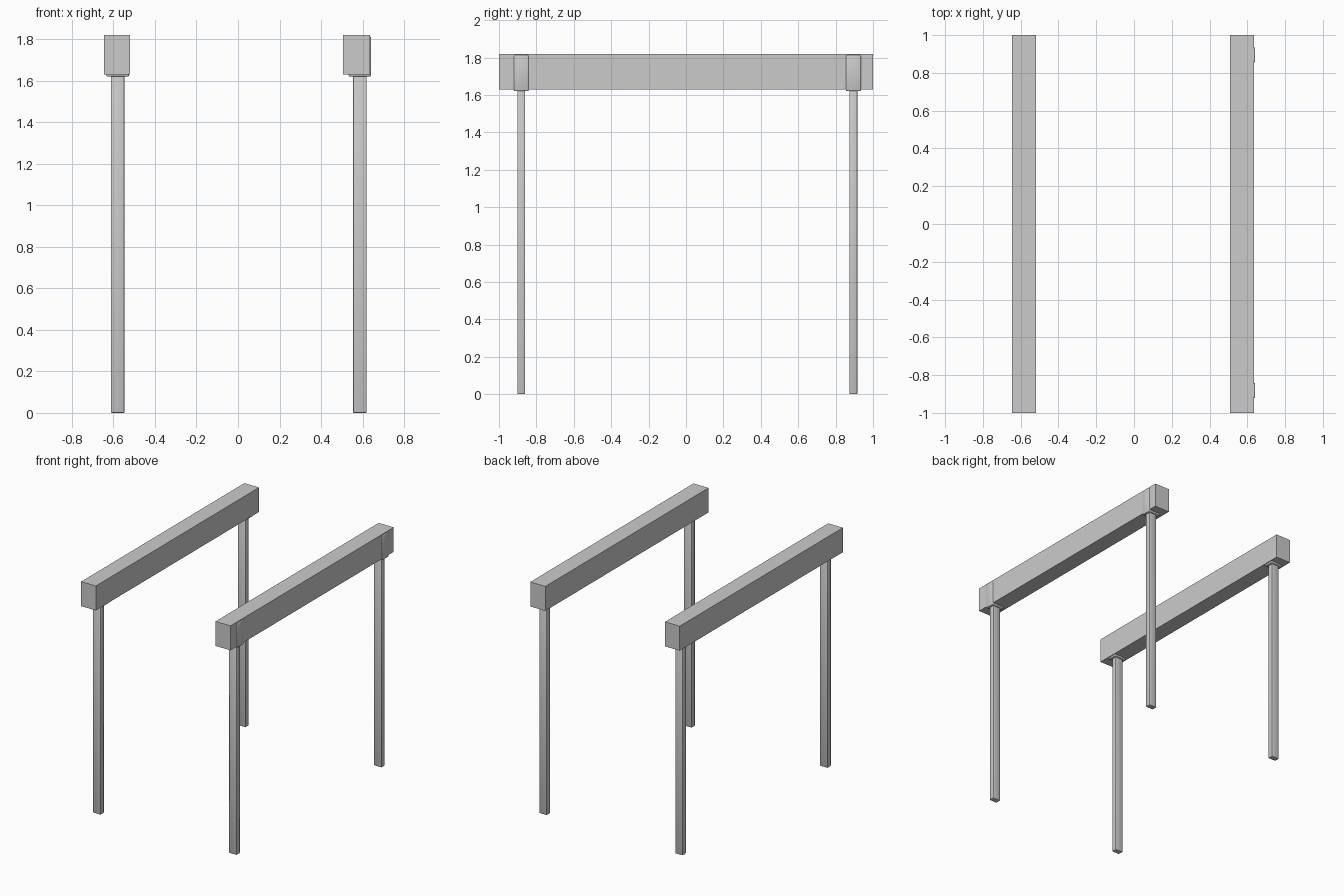
import bpy
from math import radians

if "Cube" in bpy.data.objects:
    bpy.data.objects.remove(bpy.data.objects["Cube"])


def box(name, x, y, z, bevel=0.0):
    """Box spanning the given (min, max) ranges, with optional soft edges."""
    spans = (x, y, z)
    bpy.ops.mesh.primitive_cube_add(size=1, location=[(a + b) / 2 for a, b in spans])
    ob = bpy.context.object
    ob.name = name
    ob.scale = [b - a for a, b in spans]
    bpy.ops.object.transform_apply(location=False, rotation=False, scale=True)
    if bevel:
        mod = ob.modifiers.new("soft_edges", "BEVEL")
        mod.width = bevel
        mod.segments = 2
        bpy.ops.object.modifier_apply(modifier=mod.name)
        bpy.ops.object.shade_smooth_by_angle(angle=radians(60))
    return ob


def around(c, width):
    return c - width / 2, c + width / 2


# side name, beam x range, post centre x
sides = [("left", (-0.646, -0.52), -0.58), ("right", (0.507, 0.636), 0.587)]

for side, beam_x, px in sides:
    # horizontal beam
    box(f"{side}_beam", beam_x, (-1, 1), (1.63, 1.82))
    for end, py in (("front", -0.881), ("back", 0.895)):
        # slim post and the wider sleeve holding the beam
        box(f"{side}_{end}_post", around(px, 0.065), around(py, 0.042), (0, 1.63), 0.004)
        box(f"{side}_{end}_sleeve", around(px, 0.108), around(py, 0.08), (1.62, 1.813), 0.006)
